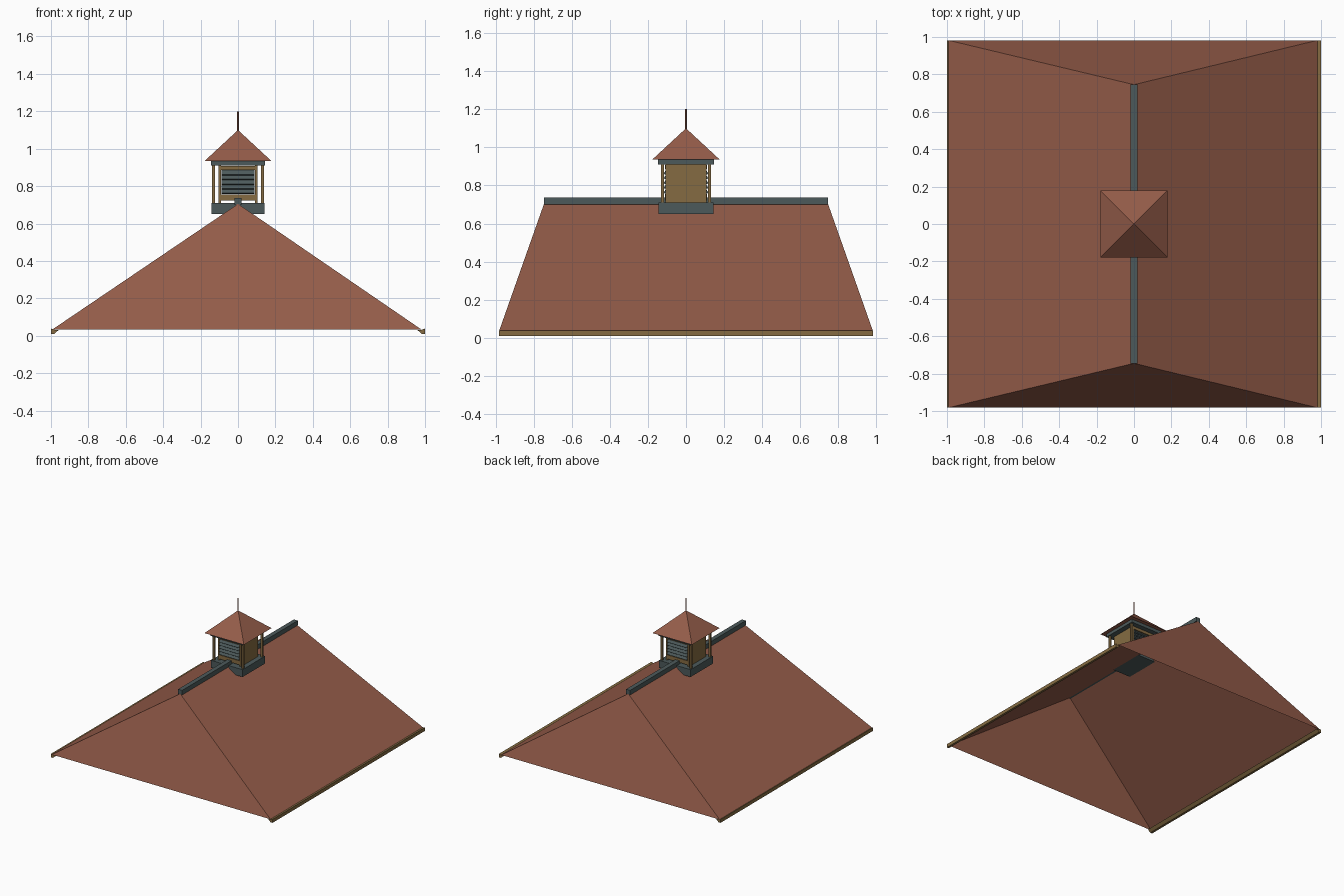
import bpy
import bmesh
import math
from mathutils import Matrix

if "Cube" in bpy.data.objects:
    bpy.data.objects.remove(bpy.data.objects["Cube"])


def material(name, rgb):
    m = bpy.data.materials.new(name)
    m.diffuse_color = (*rgb, 1)
    m.use_nodes = True
    m.node_tree.nodes["Principled BSDF"].inputs["Base Color"].default_value = m.diffuse_color
    return m


TERRACOTTA = material("terracotta", (0.30, 0.108, 0.068))
TAN = material("tan_wood", (0.235, 0.148, 0.054))
SLATE = material("slate_grey", (0.073, 0.102, 0.104))


def mesh_object(name, verts, faces, mat):
    me = bpy.data.meshes.new(name)
    me.from_pydata(verts, [], faces)
    me.materials.append(mat)
    ob = bpy.data.objects.new(name, me)
    bpy.context.collection.objects.link(ob)
    return ob


def box(name, lo, hi, mat, tilt=0.0):
    """Axis-aligned box between two corners, optionally tilted about x."""
    bm = bmesh.new()
    size = [b - a for a, b in zip(lo, hi)]
    mid = [(a + b) / 2 for a, b in zip(lo, hi)]
    bmesh.ops.create_cube(bm, size=1, matrix=Matrix.Translation(mid)
                          @ Matrix.Rotation(tilt, 4, 'X')
                          @ Matrix.Diagonal((*size, 1)))
    ob = mesh_object(name, [], [], mat)
    bm.to_mesh(ob.data)
    bm.free()
    return ob


# Main hipped roof, an open shell
XL, XR, Y, RY, ZB, ZT = -0.992, 0.98, 0.982, 0.745, 0.034, 0.705
mesh_object("main_roof",
            [(XL, -Y, ZB), (XR, -Y, ZB), (XR, Y, ZB), (XL, Y, ZB),
             (0, -RY, ZT), (0, RY, ZT)],
            [(0, 1, 4), (1, 2, 5, 4), (2, 3, 5), (3, 0, 4, 5)], TERRACOTTA)

# Eave boards along both long sides, with a bevelled inner edge
profile = [(0.96, 0.03), (0.982, 0.01), (1.0, 0.01), (1.0, 0.038), (0.982, 0.032)]
for side, label in ((-1, "left"), (1, "right")):
    n = len(profile)
    verts = [(side * x, y, z) for y in (-Y, Y) for x, z in profile]
    faces = [tuple(range(n)), tuple(range(2 * n - 1, n - 1, -1))]
    faces += [(i, i + n, (i + 1) % n + n, (i + 1) % n) for i in range(n)]
    ob = mesh_object("eave_board_" + label, verts, faces, TAN)
    bm = bmesh.new()
    bm.from_mesh(ob.data)
    bmesh.ops.recalc_face_normals(bm, faces=bm.faces)
    bm.to_mesh(ob.data)
    bm.free()

# Ridge cap and cupola base
box("ridge_cap", (-0.018, -RY, 0.70), (0.018, RY, 0.737), SLATE)
box("cupola_base", (-0.143, -0.145, 0.65), (0.143, 0.145, 0.71), SLATE)

# Corner posts
for sx in (-1, 1):
    for sy in (-1, 1):
        x, y = sx * 0.13, sy * 0.124
        box("corner_post", (x - 0.008, y - 0.008, 0.71),
            (x + 0.008, y + 0.008, 0.915), TAN)

# Louvre housing: solid side panels, rails and slats at front and back
for s in (-1, 1):
    x = s * 0.097
    box("side_panel", (x - 0.006, -0.108, 0.71), (x + 0.006, 0.108, 0.912), TAN)
    for z0, z1 in ((0.722, 0.755), (0.885, 0.908)):
        box("louvre_rail", (-0.091, s * 0.105 - 0.006, z0),
            (0.091, s * 0.105 + 0.006, z1), TAN)
    for i in range(5):
        z = 0.772 + i * 0.025
        box("louvre_slat", (-0.089, s * 0.105 - 0.005, z - 0.015),
            (0.089, s * 0.105 + 0.005, z + 0.015), SLATE,
            tilt=s * math.radians(35))

# Cupola top plate, small roof and finial
box("cupola_top_plate", (-0.145, -0.148, 0.91), (0.145, 0.148, 0.935), SLATE)
R = 0.178
mesh_object("cupola_roof",
            [(-R, -R, 0.935), (R, -R, 0.935), (R, R, 0.935), (-R, R, 0.935),
             (0, 0, 1.1)],
            [(0, 1, 4), (1, 2, 4), (2, 3, 4), (3, 0, 4), (3, 2, 1, 0)], TERRACOTTA)
bpy.ops.mesh.primitive_cylinder_add(vertices=8, radius=0.005, depth=0.11,
                                    location=(0, 0, 1.145))
finial = bpy.context.object
finial.name = "finial"
finial.data.materials.append(TERRACOTTA)
